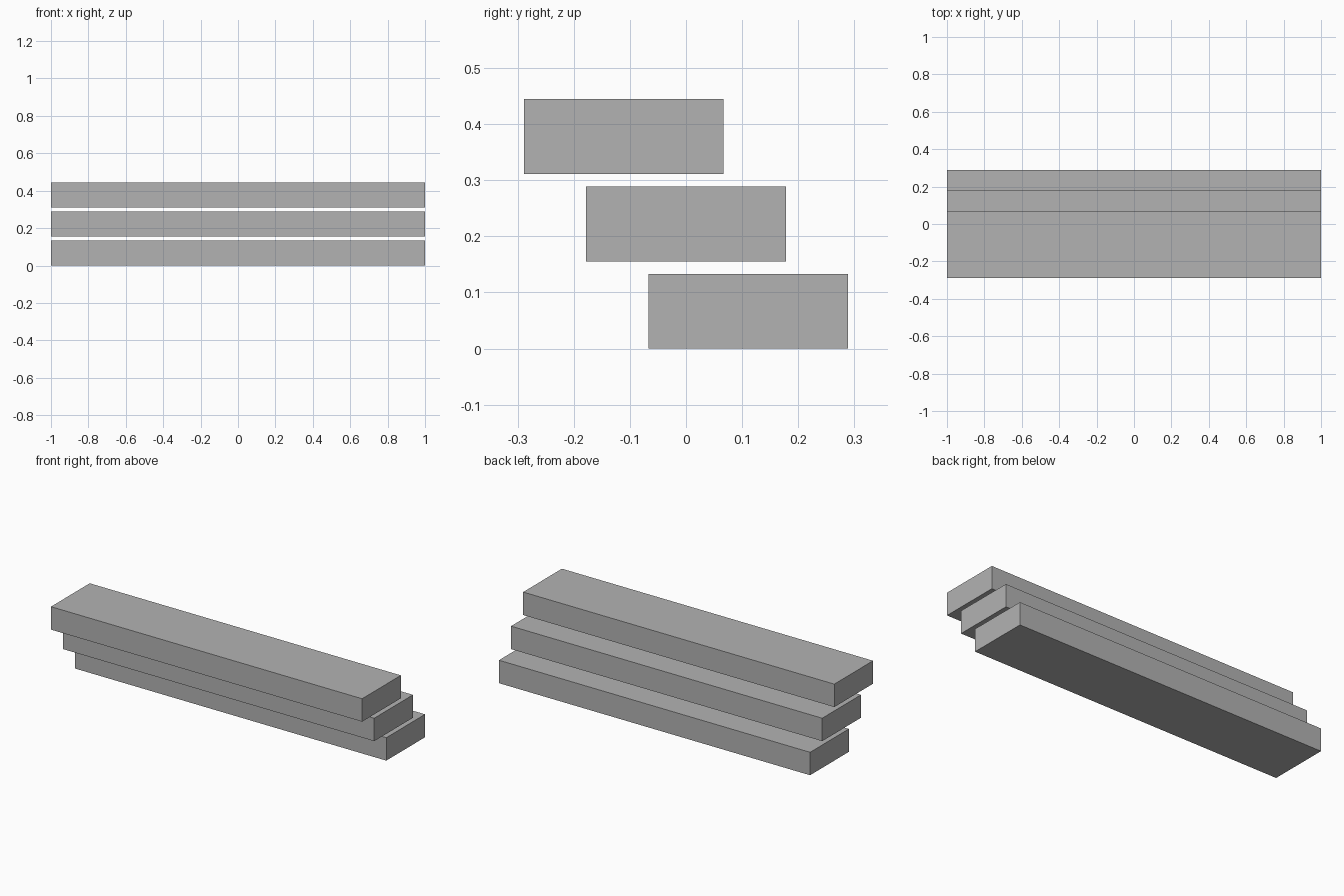
import bpy

if "Cube" in bpy.data.objects:
    bpy.data.objects.remove(bpy.data.objects["Cube"])

# Single flat grey
grey = bpy.data.materials.new("plain_grey")
grey.diffuse_color = (0.45, 0.45, 0.45, 1.0)
grey.use_nodes = True
grey.node_tree.nodes["Principled BSDF"].inputs["Base Color"].default_value = grey.diffuse_color

LENGTH, DEPTH, HEIGHT = 2.0, 0.3556, 0.1333
STEP_Y, STEP_Z = -0.1111, 0.1556


def plank(name, y, z):
    """Box plank centred at y with its underside at z."""
    bpy.ops.mesh.primitive_cube_add(size=1, location=(0, y, z + HEIGHT / 2))
    obj = bpy.context.object
    obj.name = name
    obj.scale = (LENGTH, DEPTH, HEIGHT)
    bpy.ops.object.transform_apply(location=False, rotation=False, scale=True)
    obj.data.materials.append(grey)


# Three floating planks, each higher one shifted towards the front
for i, name in enumerate(("lower_plank", "middle_plank", "upper_plank")):
    plank(name, (i - 1) * STEP_Y, i * STEP_Z)
